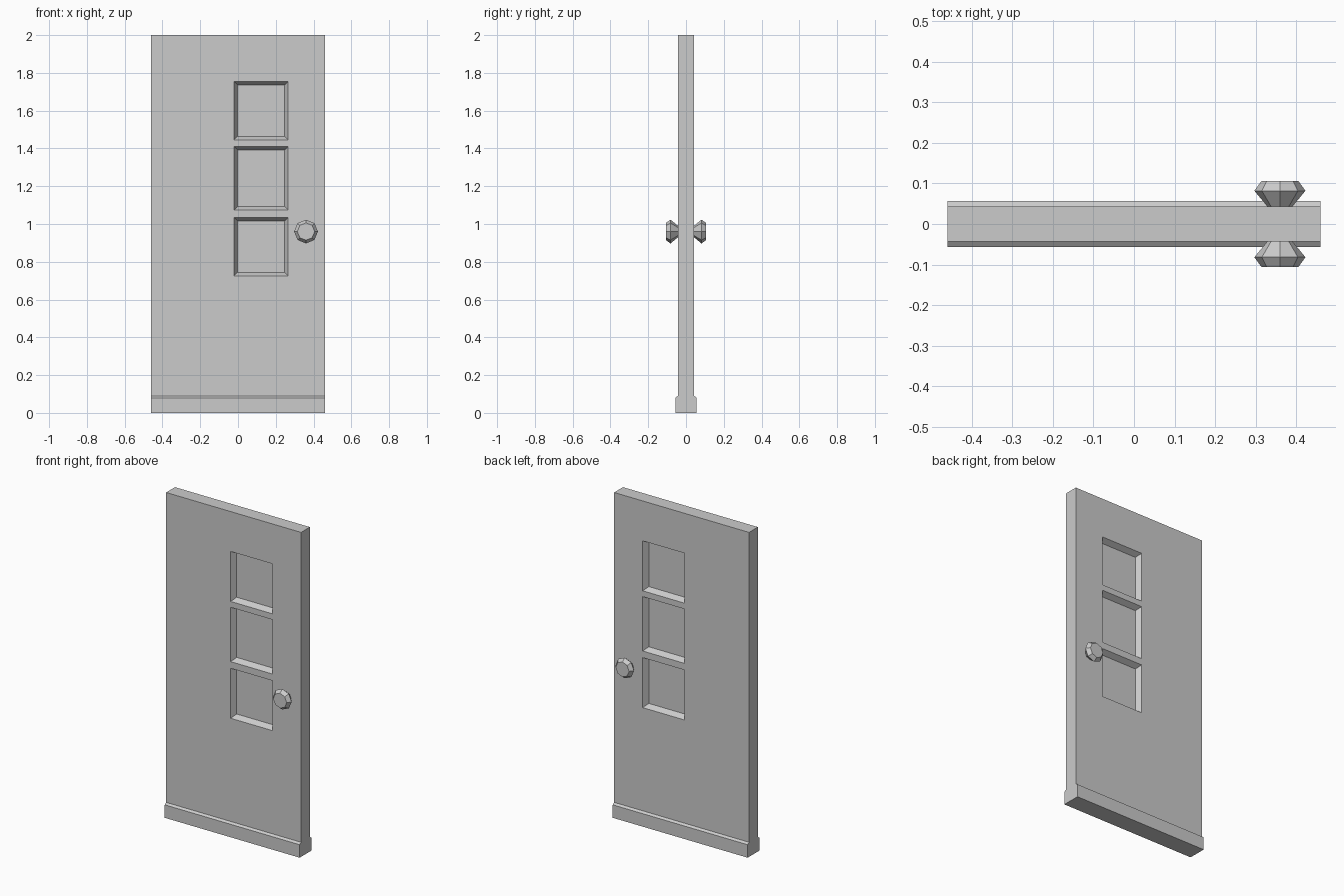
import bpy, bmesh
from math import sin, cos, pi
from mathutils import Vector

if "Cube" in bpy.data.objects:
    bpy.data.objects.remove(bpy.data.objects["Cube"])


def finish(name, bm):
    bmesh.ops.recalc_face_normals(bm, faces=bm.faces[:])
    mesh = bpy.data.meshes.new(name)
    bm.to_mesh(mesh)
    bm.free()
    obj = bpy.data.objects.new(name, mesh)
    bpy.context.collection.objects.link(obj)
    return obj


# Door slab with kick rail: half profile (y, z), mirrored and extruded along x
HALF_W = 0.46
half = [(0.0565, 0), (0.0565, 0.08), (0.043, 0.09), (0.043, 2.0)]
profile = half + [(-y, z) for y, z in reversed(half)]
bm = bmesh.new()
face = bm.faces.new([bm.verts.new((-HALF_W, y, z)) for y, z in profile])
ext = bmesh.ops.extrude_face_region(bm, geom=[face])
bmesh.ops.translate(bm, vec=(2 * HALF_W, 0, 0),
                    verts=[v for v in ext["geom"] if isinstance(v, bmesh.types.BMVert)])
bmesh.ops.recalc_face_normals(bm, faces=bm.faces[:])

# Cut the window outlines into the slab
WIN_X = (-0.02, 0.265)
WIN_Z = [(0.726, 1.034), (1.075, 1.41), (1.446, 1.754)]
cuts = [((x, 0, 0), (1, 0, 0)) for x in WIN_X]
cuts += [((0, 0, z), (0, 0, 1)) for pair in WIN_Z for z in pair]
for co, no in cuts:
    geom = bm.verts[:] + bm.edges[:] + bm.faces[:]
    bmesh.ops.bisect_plane(bm, geom=geom, plane_co=co, plane_no=no)

# Sink bevelled recesses on both sides
bm.normal_update()
panes = []
for f in bm.faces:
    c = f.calc_center_median()
    if abs(f.normal.y) > 0.9 and WIN_X[0] < c.x < WIN_X[1] \
            and any(a < c.z < b for a, b in WIN_Z):
        panes.append(f)
bmesh.ops.inset_individual(bm, faces=panes, thickness=0.026, depth=-0.033)
finish("door_panel", bm)


# Faceted octagonal knobs: rings of (radius, distance from door centre)
def knob(name, side):
    bm = bmesh.new()
    rings = []
    for r, d in [(0.03, 0.042), (0.063, 0.082), (0.046, 0.1055)]:
        rings.append([bm.verts.new(Vector((0.36 + r * cos(k * pi / 4), side * d,
                                           0.96 + r * sin(k * pi / 4))))
                      for k in range(8)])
    for a, b in zip(rings, rings[1:]):
        for k in range(8):
            n = (k + 1) % 8
            bm.faces.new((a[k], a[n], b[n], b[k]))
    bm.faces.new(rings[0])
    bm.faces.new(rings[-1])
    finish(name, bm)


knob("front_knob", -1)
knob("back_knob", 1)
